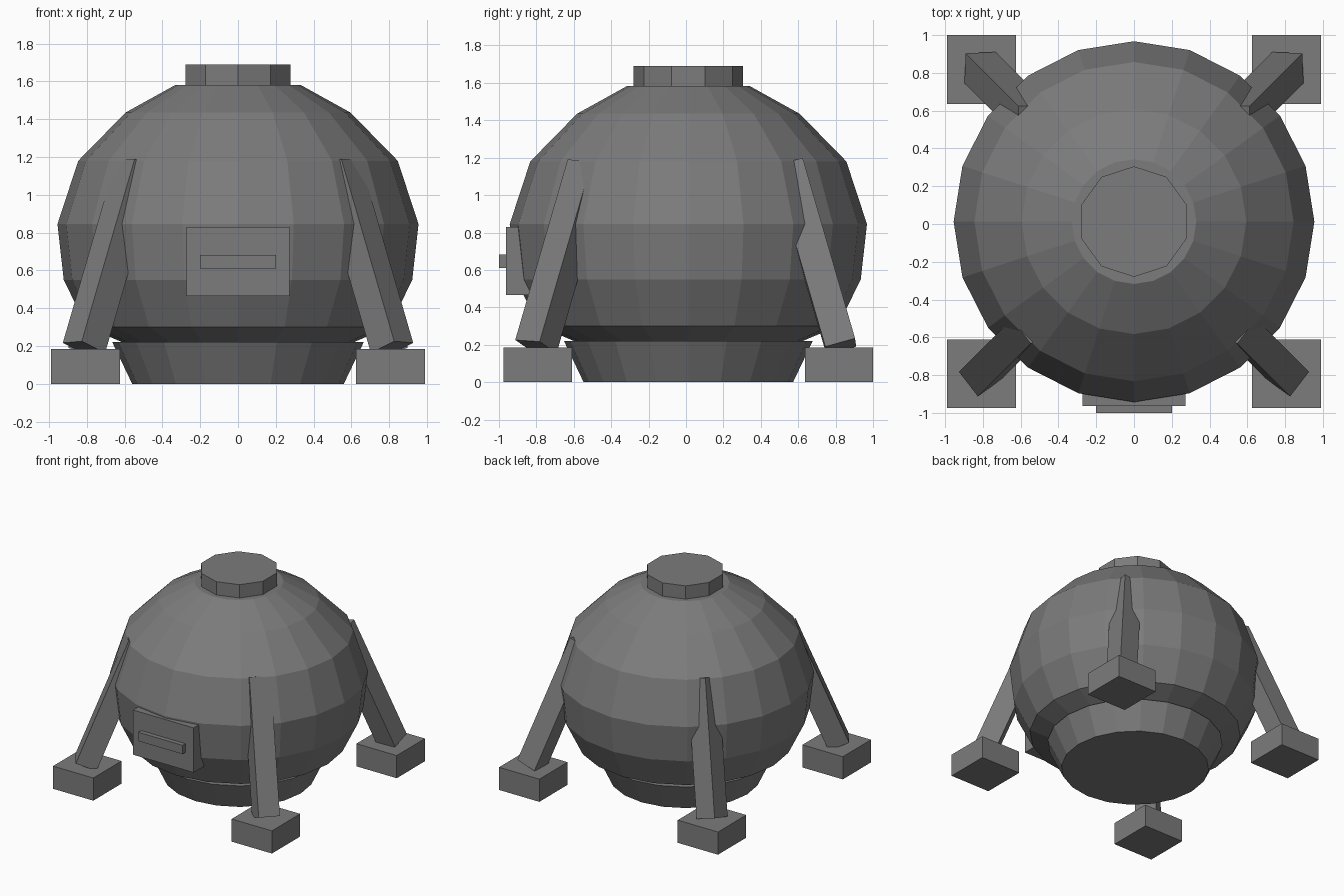
import bpy, bmesh, math
from mathutils import Vector, Matrix

if "Cube" in bpy.data.objects:
    bpy.data.objects.remove(bpy.data.objects["Cube"])

CY = 0.0125  # centre line of the round parts

grey = bpy.data.materials.new("mid grey")
grey.diffuse_color = (0.2, 0.2, 0.2, 1)
grey.use_nodes = True
grey.node_tree.nodes["Principled BSDF"].inputs["Base Color"].default_value = grey.diffuse_color


def finish(name, bm):
    bmesh.ops.recalc_face_normals(bm, faces=bm.faces)
    me = bpy.data.meshes.new(name)
    bm.to_mesh(me)
    bm.free()
    me.materials.append(grey)
    ob = bpy.data.objects.new(name, me)
    bpy.context.collection.objects.link(ob)
    return ob


def lathe(name, profile, sides):
    """Closed solid from (radius, z) rings, flat at both ends."""
    bm = bmesh.new()
    rings = []
    for r, z in profile:
        ring = []
        for i in range(sides):
            a = math.pi / 2 + i * math.tau / sides
            ring.append(bm.verts.new((r * math.cos(a), CY + r * math.sin(a), z)))
        rings.append(ring)
    for lo, hi in zip(rings, rings[1:]):
        for i in range(sides):
            j = (i + 1) % sides
            bm.faces.new((lo[i], lo[j], hi[j], hi[i]))
    bm.faces.new(rings[0])
    bm.faces.new(rings[-1])
    return finish(name, bm)


def box(name, lo, hi):
    lo, hi = Vector(lo), Vector(hi)
    bm = bmesh.new()
    bmesh.ops.create_cube(bm, size=1)
    bmesh.ops.scale(bm, vec=hi - lo, verts=bm.verts)
    bmesh.ops.translate(bm, vec=(lo + hi) / 2, verts=bm.verts)
    return finish(name, bm)


def leg(name, sx, sy, twist):
    """Square bar leaning in towards the body; twist turns it on its own axis."""
    base = Vector((0.815 * sx, 0.815 * sy + CY, 0.19))
    top = Vector((0.535 * sx, 0.535 * sy + CY, 1.155))
    axis = (top - base).normalized()
    side = axis.cross(Vector((sx, sy, 0))).normalized()
    out = side.cross(axis).normalized()
    rot = Matrix((side, out, axis)).transposed().to_4x4()
    bm = bmesh.new()
    bmesh.ops.create_cube(bm, size=1)
    bmesh.ops.scale(bm, vec=(0.165, 0.165, (top - base).length), verts=bm.verts)
    bmesh.ops.transform(bm, verts=bm.verts, matrix=Matrix.Translation((base + top) / 2)
                        @ rot @ Matrix.Rotation(math.radians(twist), 4, 'Z'))
    return finish(name, bm)


# Round body, lower cup and top cap
lathe("body", [(0.60, 0.215), (0.80, 0.30), (0.922, 0.55), (0.955, 0.845),
               (0.845, 1.18), (0.595, 1.435), (0.33, 1.582)], 20)
lathe("base_cup", [(0.56, 0.0), (0.665, 0.22)], 20)
lathe("top_cap", [(0.2925, 1.55), (0.2925, 1.69)], 10)

# Front hatch and its handle
box("hatch", (-0.273, -0.963, 0.465), (0.273, -0.80, 0.83))
box("hatch_handle", (-0.2, -1.0, 0.61), (0.2, -0.95, 0.682))

# Four legs with block feet; rear legs show an edge outwards, front legs a face
for sx, sn in ((-1, "left"), (1, "right")):
    for sy, yn in ((-1, "front"), (1, "rear")):
        leg(f"{yn}_{sn}_leg", sx, sy, 45 if sy > 0 else -8 * sx * sy * -1)
        cx, cy = 0.807 * sx, 0.805 * sy + CY
        box(f"{yn}_{sn}_foot", (cx - 0.182, cy - 0.182, 0), (cx + 0.182, cy + 0.182, 0.185))
